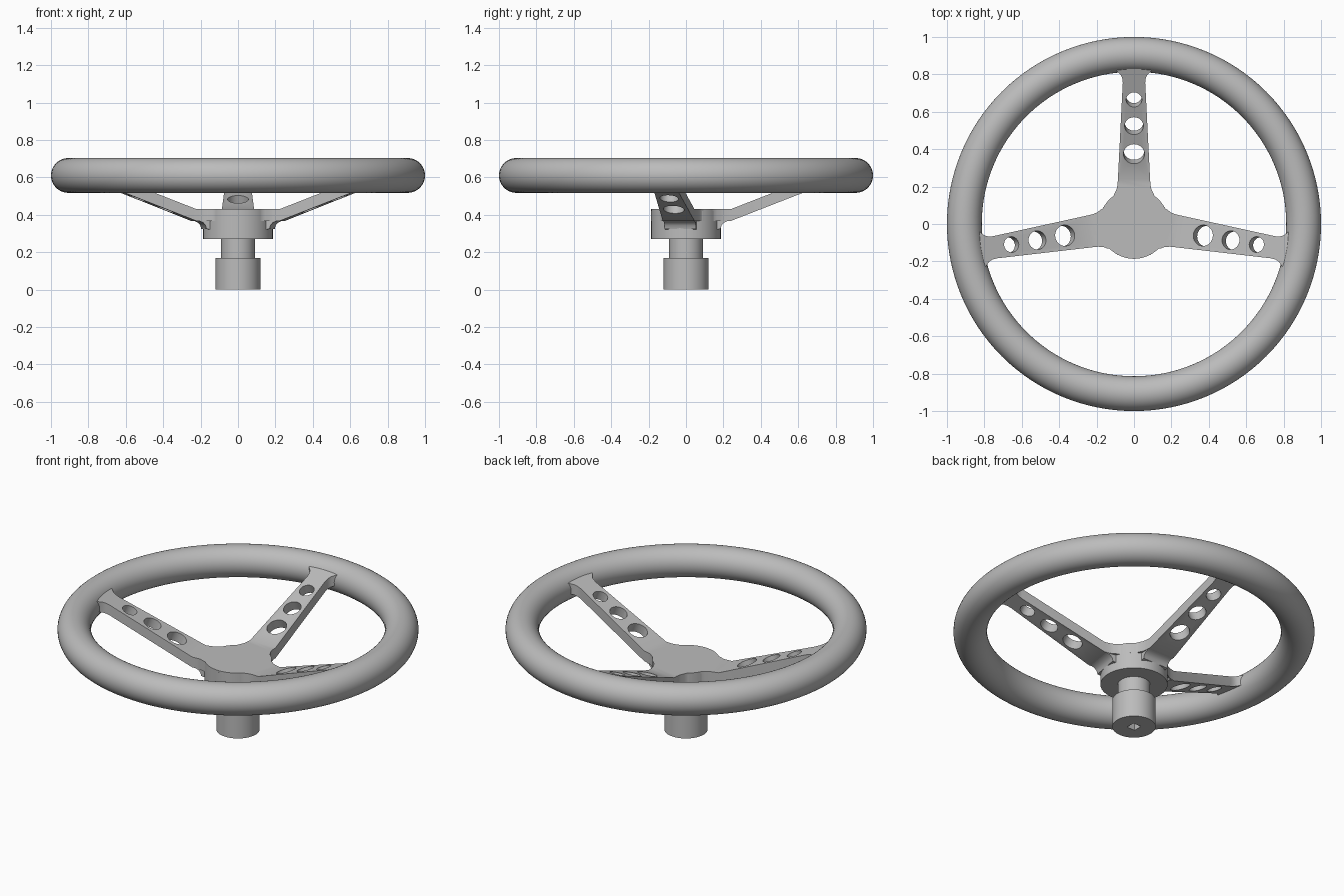
import bpy, bmesh
from math import radians, cos, sin, atan
from mathutils import Matrix, Vector

if "Cube" in bpy.data.objects:
    bpy.data.objects.remove(bpy.data.objects["Cube"])

grey = bpy.data.materials.new("plain grey")
grey.use_nodes = True
grey.diffuse_color = (0.5, 0.5, 0.5, 1)
grey.node_tree.nodes["Principled BSDF"].inputs["Base Color"].default_value = (0.5, 0.5, 0.5, 1)

ANGLES = (-9.5, 90, 189.5)      # spoke directions
SLOPE, BEND = 0.39, 0.24        # spoke rise and where it starts
TOP, THICK = 0.43, 0.063        # spoke plate height and thickness


def finish(obj, name):
    obj.name = obj.data.name = name
    obj.data.materials.clear()
    obj.data.materials.append(grey)
    bpy.ops.object.select_all(action="DESELECT")
    obj.select_set(True)
    bpy.context.view_layer.objects.active = obj
    bpy.ops.object.shade_smooth_by_angle(angle=radians(35))
    return obj


def from_bmesh(bm, name):
    bmesh.ops.recalc_face_normals(bm, faces=bm.faces)
    mesh = bpy.data.meshes.new(name)
    bm.to_mesh(mesh)
    bm.free()
    obj = bpy.data.objects.new(name, mesh)
    bpy.context.collection.objects.link(obj)
    return obj


def cylinder(name, radius, low, high):
    bpy.ops.mesh.primitive_cylinder_add(vertices=64, radius=radius, depth=high - low,
                                        location=(0, 0, (low + high) / 2))
    return finish(bpy.context.object, name)


def cut(obj, cutter):
    mod = obj.modifiers.new("cut", "BOOLEAN")
    mod.operation, mod.solver, mod.object = "DIFFERENCE", "EXACT", cutter
    bpy.context.view_layer.objects.active = obj
    bpy.ops.object.modifier_apply(modifier=mod.name)
    bpy.data.objects.remove(cutter)


def place(angle, r, t, z):
    return Matrix.Rotation(radians(angle), 4, "Z") @ Vector((r, t, z))


def height(r):
    return TOP + max(0, r - BEND) * SLOPE


# Rim
bpy.ops.mesh.primitive_torus_add(major_radius=0.907, minor_radius=0.093, major_segments=128,
                                 minor_segments=40, location=(0, 0, 0.61))
finish(bpy.context.object, "rim")

# Three-spoke plate: filleted centre, then a tapering strip for each spoke
FILLET = [(0.165, 0.104), (0.185, 0.093), (0.21, 0.088), (BEND, 0.086)]
STRIP = [(0.755, 0.06), (0.78, 0.063), (0.797, 0.071), (0.81, 0.084), (0.825, 0.1), (0.86, 0.1)]
bm = bmesh.new()
centre = []
for i, a in enumerate(ANGLES):
    pairs = [[bm.verts.new(place(a, r, s * t, height(r))) for s in (-1, 1)] for r, t in FILLET + STRIP]
    ring = pairs[:len(FILLET)]
    centre += [p[0] for p in ring] + [p[1] for p in reversed(ring)]
    for p, q in zip(pairs[len(FILLET) - 1:], pairs[len(FILLET):]):
        bm.faces.new((p[0], q[0], q[1], p[1]))
    start, end = a + 36, (ANGLES[(i + 1) % 3] + (360 if i == 2 else 0)) - 36
    steps = int((end - start) / 5)
    for k in range(steps + 1):
        b = start + (end - start) * k / steps
        centre.append(bm.verts.new(place(b, 0.186, 0, TOP)))
bm.faces.new(centre)
out = bmesh.ops.extrude_face_region(bm, geom=bm.faces[:], use_keep_orig=True)
bmesh.ops.translate(bm, vec=(0, 0, -THICK),
                    verts=[g for g in out["geom"] if isinstance(g, bmesh.types.BMVert)])
plate = from_bmesh(bm, "spoke_plate")

# Round holes square to each spoke
bm = bmesh.new()
for a in ANGLES:
    for r, radius in ((0.385, 0.056), (0.535, 0.05), (0.675, 0.042)):
        m = (Matrix.Translation(place(a, r, 0, height(r) - THICK / 2))
             @ Matrix.Rotation(radians(a), 4, "Z") @ Matrix.Rotation(-atan(SLOPE), 4, "Y"))
        bmesh.ops.create_cone(bm, cap_ends=True, segments=40, radius1=radius, radius2=radius,
                              depth=0.2, matrix=m)
cut(plate, from_bmesh(bm, "hole_cutter"))
finish(plate, "spoke_plate")

# Curved gussets blending the spokes into the hub
PROFILE = [(0.14, 0.38), (0.14, 0.315), (0.185, 0.325), (0.19, 0.343), (0.203, 0.358),
           (0.222, 0.366), (0.25, 0.372), (0.25, 0.38)]
bm = bmesh.new()
for a in ANGLES:
    sides = [[bm.verts.new(place(a, r, s * 0.085, z)) for r, z in PROFILE] for s in (-1, 1)]
    for side in sides:
        bm.faces.new(side)
    for k in range(len(PROFILE)):
        bm.faces.new((sides[0][k - 1], sides[0][k], sides[1][k], sides[1][k - 1]))
finish(from_bmesh(bm, "spoke_gussets"), "spoke_gussets")

# Hub, shaft and lower collar with a square socket
cylinder("hub", 0.186, 0.27, TOP - 0.01)
cylinder("shaft", 0.09, 0.16, 0.28)
collar = cylinder("collar", 0.12, 0, 0.17)
bpy.ops.mesh.primitive_cube_add(size=1, location=(0, 0, 0))
socket = bpy.context.object
socket.scale = (0.055, 0.055, 0.24)
cut(collar, socket)
finish(collar, "collar")
